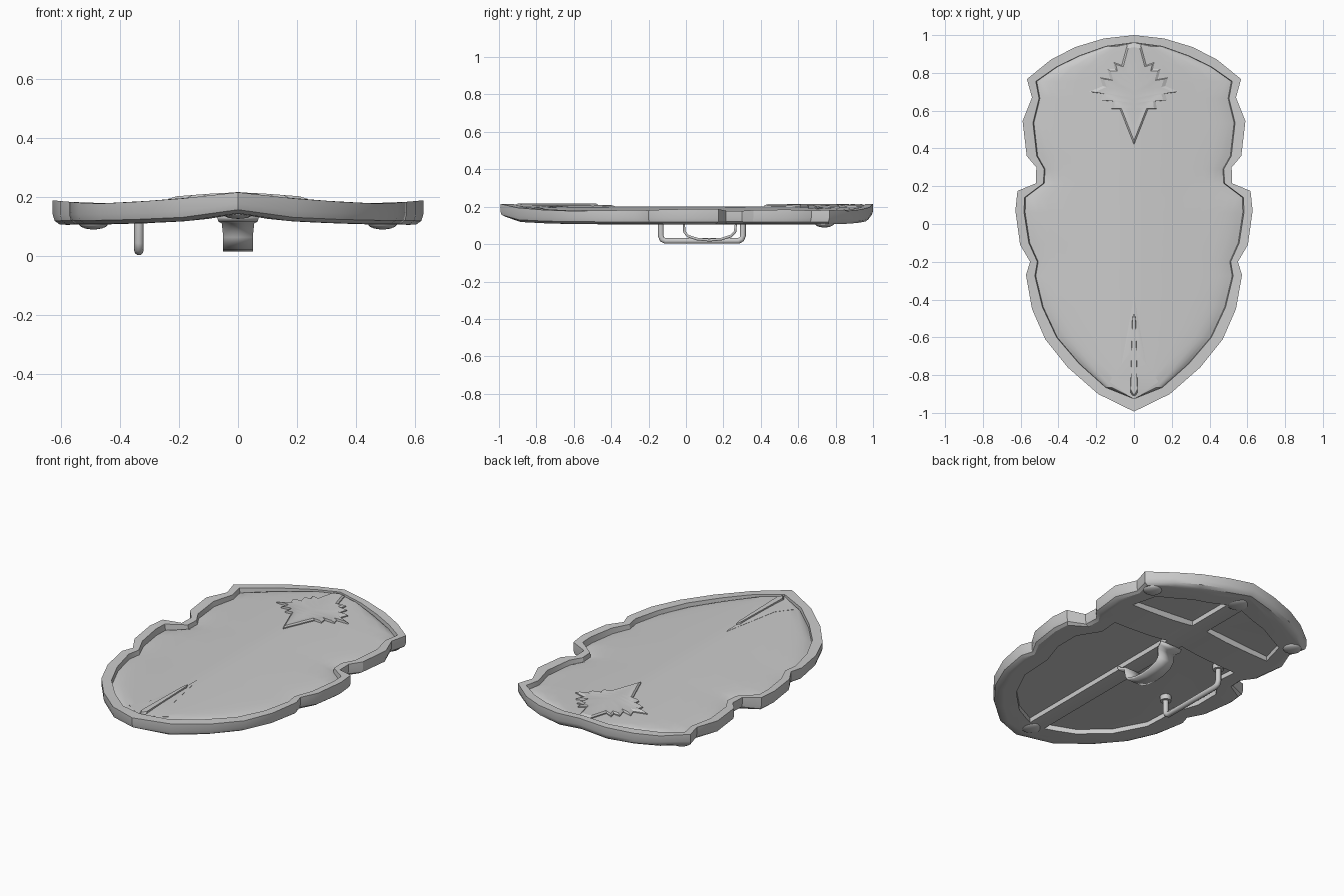
import bpy, bmesh
from mathutils import Matrix
from math import radians

if "Cube" in bpy.data.objects:
    bpy.data.objects.remove(bpy.data.objects["Cube"])

def interp(x, table):
    x = abs(x)
    for (a, za), (b, zb) in zip(table, table[1:]):
        if x <= b:
            return za + (zb - za) * (x - a) / (b - a)
    return table[-1][1]

def z_rim(x):
    return interp(x, [(0, .215), (.1, .203), (.2, .193), (.4, .179), (.5, .176), (.63, .188)])

def z_back(x):
    return interp(x, [(0, .142), (.1, .125), (.2, .115), (.4, .107), (.65, .104)])

def z_face(x):
    return interp(x, [(0, .202), (.1, .197), (.2, .189), (.4, .175), (.65, .165)])

def smooth(ob, angle=32):
    bpy.ops.object.select_all(action='DESELECT')
    ob.select_set(True)
    bpy.context.view_layer.objects.active = ob
    bpy.ops.object.shade_smooth_by_angle(angle=radians(angle))

def finish(name, bm, angle=32):
    bmesh.ops.remove_doubles(bm, verts=bm.verts, dist=1e-5)
    bmesh.ops.recalc_face_normals(bm, faces=bm.faces)
    me = bpy.data.meshes.new(name)
    bm.to_mesh(me)
    bm.free()
    ob = bpy.data.objects.new(name, me)
    bpy.context.collection.objects.link(ob)
    smooth(ob, angle)
    return ob

def loft(name, rows, mirror=True, angle=32):
    """Skin between successive profiles, then mirror across x."""
    bm = bmesh.new()
    grid = [[bm.verts.new(p) for p in row] for row in rows]
    for a, b in zip(grid, grid[1:]):
        for i in range(len(a) - 1):
            bm.faces.new((a[i], a[i + 1], b[i + 1], b[i]))
    bmesh.ops.remove_doubles(bm, verts=bm.verts, dist=1e-5)
    bmesh.ops.dissolve_degenerate(bm, edges=bm.edges, dist=1e-5)
    if mirror:
        bmesh.ops.mirror(bm, geom=bm.verts[:] + bm.edges[:] + bm.faces[:],
                         matrix=Matrix.Identity(4), axis='X', merge_dist=1e-5)
    return finish(name, bm, angle)

# Shield body: outer edge paired with inner rim edge, top to tip
outer = [(0, 1), (.16, .982), (.31, .937), (.44, .87), (.567, .767), (.54, .67), (.59, .545),
         (.568, .36), (.517, .30), (.52, .215), (.617, .175), (.628, .07), (.603, -.11),
         (.55, -.20), (.572, -.27), (.54, -.45), (.47, -.61), (.35, -.76), (.19, -.90), (0, -.993)]
inner = [(0, .96), (.15, .94), (.29, .89), (.41, .832), (.52, .755), (.503, .665), (.535, .535),
         (.515, .36), (.475, .29), (.48, .215), (.58, .14), (.582, .06), (.557, -.10),
         (.512, -.20), (.525, -.275), (.485, -.44), (.41, -.60), (.29, -.74), (.15, -.865), (0, -.925)]
rows = []
for (xo, yo), (xi, yi) in zip(outer, inner):
    row = [(xi * t, yi, z_back(xi * t)) for t in (0, .15, .35, .65, 1)]
    row += [((xo + xi) / 2, (yo + yi) / 2, z_back(xo) + .002),
            (xo * .99, yo * .993, z_back(xo) + .014), (xo, yo, z_back(xo) + .035),
            (xo, yo, z_rim(xo)), (xi, yi, z_rim(xi))]
    row += [(xi * t, yi * (.99 if t else 1) if t == 1 else yi, z_face(xi * t) - .022 * t ** 9)
            for t in (.99, .94, .87, .78, .6, .4, .2, .1, 0)]
    rows.append(row)
shield = loft("shield_body", rows)

# Four recessed back panels, cut from below
upper = [(.05, .55), (.47, .55), (.43, .70), (.25, .79), (.05, .84)]
lower = [(.05, .34), (.42, .34), (.41, .22), (.49, .10), (.49, -.05), (.44, -.2),
         (.43, -.4), (.34, -.58), (.2, -.72), (.05, -.81)]
for pts in (upper, lower):
    for s in (1, -1):
        bm = bmesh.new()
        base = [bm.verts.new((s * x, y, .05)) for x, y in pts]
        top = [bm.verts.new((s * x, y, z_back(x) + .028)) for x, y in pts]
        n = len(pts)
        for i in range(n):
            j = (i + 1) % n
            bm.faces.new((base[i], base[j], top[j], top[i]))
        bm.faces.new(base)
        bmesh.ops.triangulate(bm, faces=[bm.faces.new(top)])
        cutter = finish("panel_cutter", bm)
        cutter.hide_render = True
        mod = shield.modifiers.new("panel", 'BOOLEAN')
        mod.operation, mod.solver, mod.object = 'DIFFERENCE', 'EXACT', cutter
        bpy.context.view_layer.objects.active = shield
        bpy.ops.object.modifier_apply(modifier=mod.name)
        bpy.data.objects.remove(cutter)
smooth(shield)

def plate(name, pts, steps, spine):
    """Raised half-outline plate; steps are (fraction outward, height above face)."""
    rows = []
    for i, (x, y) in enumerate(pts):
        f = i / (len(pts) - 1)
        ys = spine[0] + (spine[1] - spine[0]) * f
        rows.append([(x * t, ys + (y - ys) * t, z_face(x * t) + h) for t, h in steps])
    return loft(name, rows, angle=20)

# Star emblem with stepped border
star = [(0, .955), (.035, .95), (.065, .84), (.11, .857), (.10, .82), (.14, .82), (.125, .765),
        (.18, .775), (.165, .73), (.237, .70), (.165, .69), (.175, .655), (.115, .65),
        (.12, .61), (.075, .61), (0, .42)]
plate("star_emblem", star, [(0, -.02), (1, -.02), (1, .006), (.88, .013), (.5, .011), (0, .012)], (.80, .60))

# Tail spike and its narrow ridge
spike = [(0, -.38), (.065, -.74), (.13, -.835), (.02, -.915), (0, -.92)]
plate("tail_spike", spike, [(0, -.02), (1, -.02), (1, .001), (0, .006)], (-.40, -.90))
ridge = [(0, -.47), (.010, -.475), (.022, -.905), (0, -.91)]
plate("tail_ridge", ridge, [(0, -.01), (1, -.01), (.8, .013), (0, .014)], (-.48, -.90))

# Dome rivets on the back
for x, y, r in ((.49, .74, .05), (-.49, .74, .05), (0, .87, .06), (0, -.86, .055)):
    bpy.ops.mesh.primitive_uv_sphere_add(segments=20, ring_count=10, location=(x, y, z_back(x) + .003))
    ob = bpy.context.object
    ob.name = "rivet"
    ob.scale = (r, r, .02)
    smooth(ob)

# Thin side handle with mounting flanges
hx = -.336
path = [(-.135, .14), (-.135, .045), (-.128, .026), (-.11, .017),
        (.28, .017), (.298, .026), (.305, .045), (.305, .14)]
cu = bpy.data.curves.new("side_handle", 'CURVE')
cu.dimensions, cu.bevel_depth, cu.bevel_resolution = '3D', .016, 3
sp = cu.splines.new('POLY')
sp.points.add(len(path) - 1)
for p, (y, z) in zip(sp.points, path):
    p.co = (hx, y, z, 1)
handle = bpy.data.objects.new("side_handle", cu)
bpy.context.collection.objects.link(handle)
bpy.ops.object.select_all(action='DESELECT')
handle.select_set(True)
bpy.context.view_layer.objects.active = handle
bpy.ops.object.convert(target='MESH')
smooth(bpy.context.object, 50)
for y in (-.135, .305):
    bpy.ops.mesh.primitive_cylinder_add(vertices=20, radius=.03, depth=.03, location=(hx, y, .125))
    bpy.context.object.name = "handle_flange"
    smooth(bpy.context.object)

# Central arm strap with flared ends
strap = [(-.055, .138, .07), (-.045, .122, .068), (-.012, .115, .055), (-.008, .065, .05), (.01, .043, .05),
         (.06, .027, .05), (.125, .021, .05), (.19, .027, .05), (.24, .043, .05),
         (.262, .065, .05), (.268, .115, .055), (.30, .122, .068), (.31, .138, .07)]
ob = loft("arm_strap", [[(-w, y, z), (w, y, z)] for y, z, w in strap], mirror=False, angle=45)
mod = ob.modifiers.new("thickness", 'SOLIDIFY')
mod.thickness, mod.offset = .014, 0
